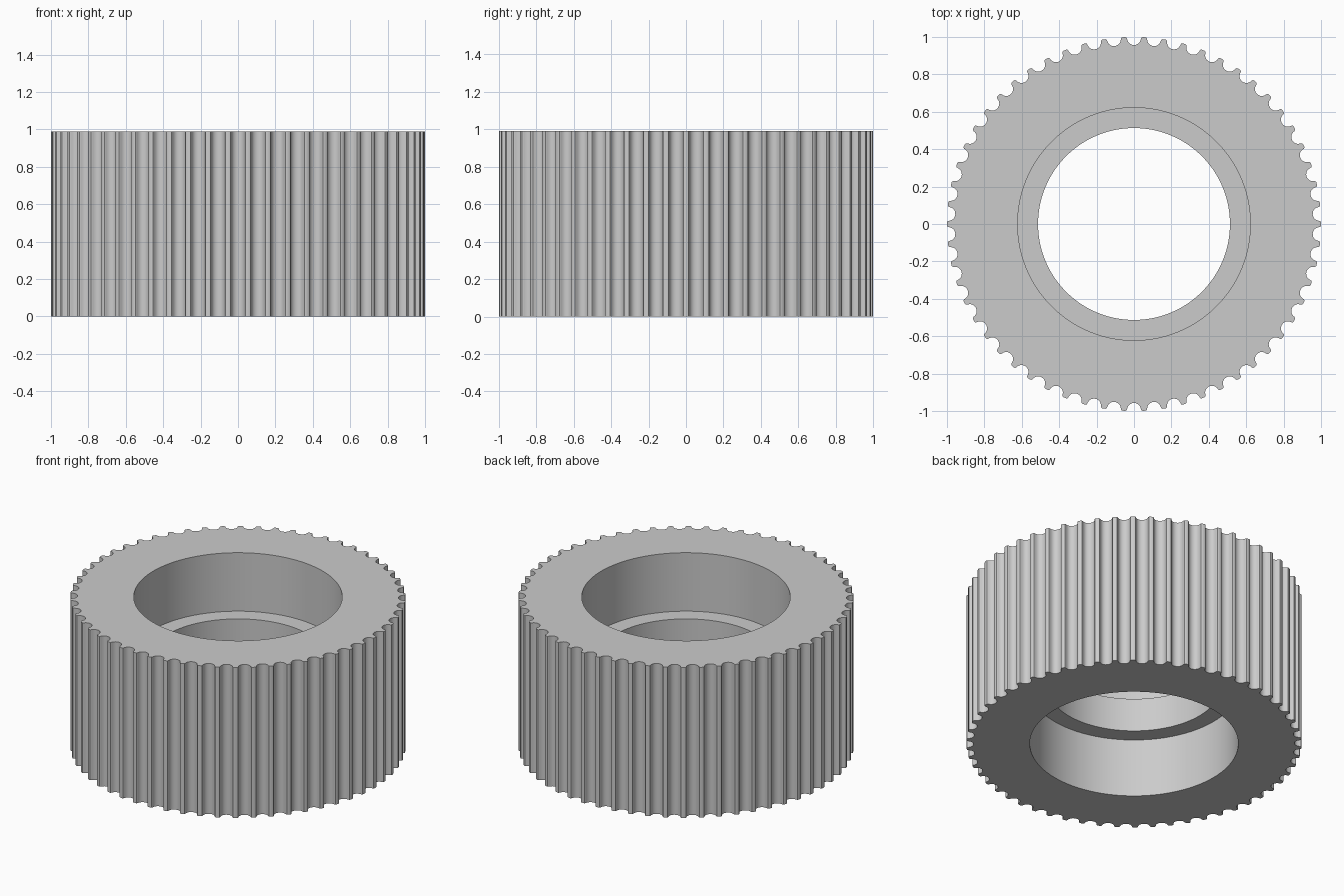
import bpy, bmesh, math

cube = bpy.data.objects.get("Cube")
if cube:
    bpy.data.objects.remove(cube, do_unlink=True)

TEETH = 58
PITCH = 2 * math.pi / TEETH
HEIGHT = 0.99
LEDGE_LOW, LEDGE_HIGH = 0.385, 0.605
POCKET_R, BORE_R = 0.622, 0.513

# Half of one rounded groove: (offset from groove centre, depth)
half_groove = [(0.0465, 0), (0.0403, 0.002), (0.0373, 0.0072), (0.036, 0.0131),
               (0.0341, 0.0188), (0.0314, 0.0244), (0.0281, 0.0296), (0.0223, 0.035),
               (0.0155, 0.0388), (0.0079, 0.0412)]
groove = half_groove + [(0, 0.042)] + [(-w, d) for w, d in reversed(half_groove)]


def polar(r, a, z):
    return (r * math.cos(a), r * math.sin(a), z)


def groove_point(w, d, a, z):
    r = 0.999 - d
    return (r * math.cos(a) + w * math.sin(a), r * math.sin(a) - w * math.cos(a), z)


def strip(bm, low, high):
    for i in range(len(low) - 1):
        bm.faces.new((low[i], low[i + 1], high[i + 1], high[i]))


bm = bmesh.new()
# Stepped bore section, from the top pocket down to the bottom pocket
section = [(POCKET_R, HEIGHT), (POCKET_R, LEDGE_HIGH), (BORE_R, LEDGE_HIGH),
           (BORE_R, LEDGE_LOW), (POCKET_R, LEDGE_LOW), (POCKET_R, 0)]

for k in range(TEETH):
    mid = math.pi / 2 + k * PITCH
    start, end = mid - PITCH / 2, mid + PITCH / 2

    # Toothed outer wall
    walls = []
    for z in (0, HEIGHT):
        pts = [polar(1, start, z)]
        pts += [groove_point(w, d, mid, z) for w, d in groove]
        pts.append(polar(1, end, z))
        walls.append([bm.verts.new(p) for p in pts])
    strip(bm, walls[0], walls[1])

    # Pockets, ledges and central bore
    rings = [[bm.verts.new(polar(r, a, z)) for a in (start, mid, end)] for r, z in section]
    for upper, lower in zip(rings, rings[1:]):
        strip(bm, upper, lower)

    # Top and bottom end faces
    bm.faces.new(walls[1] + rings[0][::-1])
    bm.faces.new(walls[0][::-1] + rings[-1])

bmesh.ops.remove_doubles(bm, verts=bm.verts[:], dist=0.0002)
bmesh.ops.recalc_face_normals(bm, faces=bm.faces[:])

mesh = bpy.data.meshes.new("toothed_pulley")
bm.to_mesh(mesh)
bm.free()
pulley = bpy.data.objects.new("toothed_pulley", mesh)
bpy.context.collection.objects.link(pulley)

# Plain grey material
grey = bpy.data.materials.new("light_grey")
grey.use_nodes = True
colour = (0.6, 0.6, 0.6, 1)
grey.diffuse_color = colour
grey.node_tree.nodes["Principled BSDF"].inputs["Base Color"].default_value = colour
mesh.materials.append(grey)

bpy.ops.object.select_all(action="DESELECT")
pulley.select_set(True)
bpy.context.view_layer.objects.active = pulley
bpy.ops.object.shade_smooth_by_angle(angle=math.radians(30))
